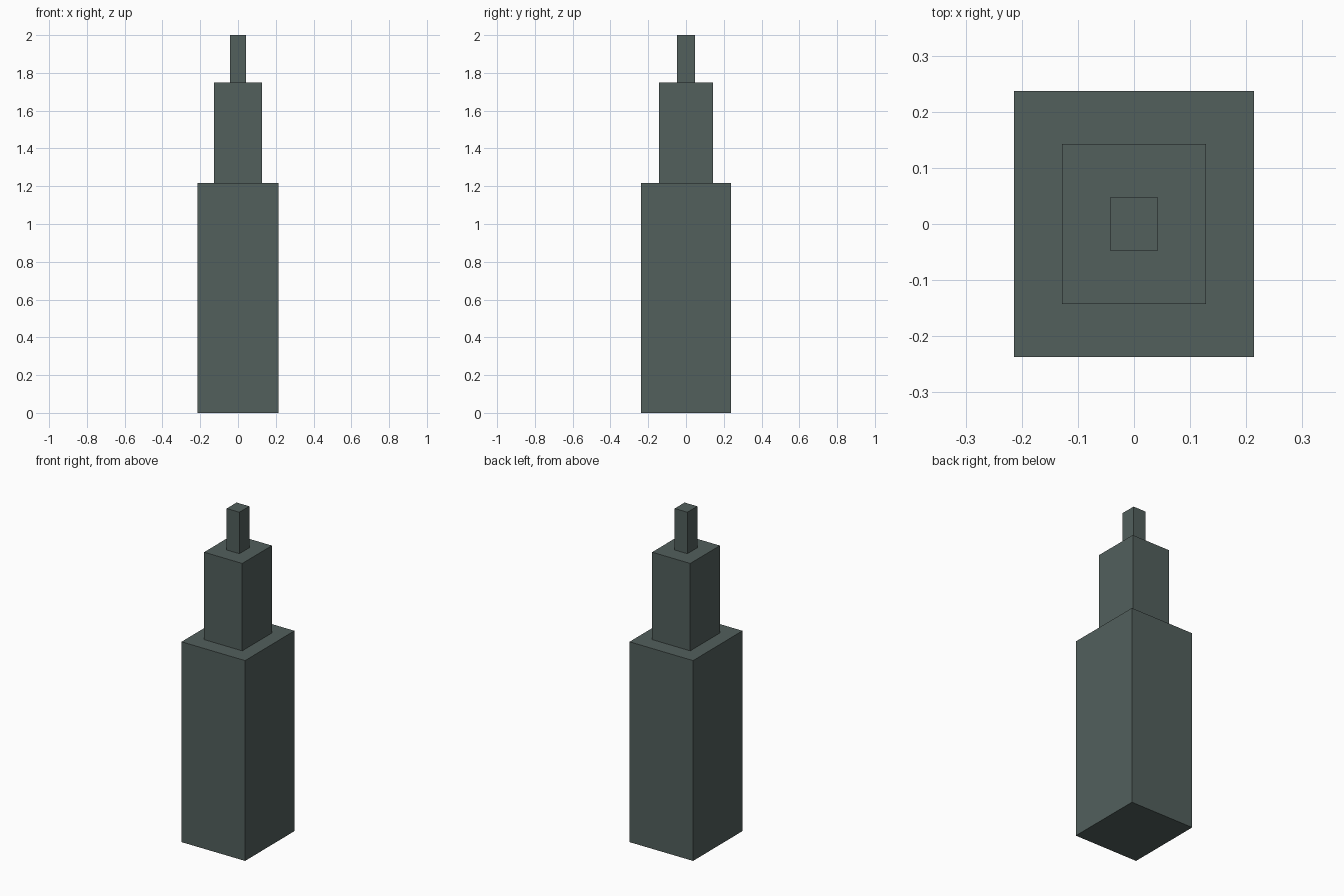
import bpy

if "Cube" in bpy.data.objects:
    bpy.data.objects.remove(bpy.data.objects["Cube"])

# One flat colour for the whole tower
mat = bpy.data.materials.new("dark slate green")
mat.diffuse_color = (0.085, 0.115, 0.108, 1.0)
mat.use_nodes = True
mat.node_tree.nodes["Principled BSDF"].inputs["Base Color"].default_value = mat.diffuse_color


def tier(name, width, depth, z0, z1):
    """Add a box centred on the z axis between two heights."""
    bpy.ops.mesh.primitive_cube_add(size=1, location=(0, 0, (z0 + z1) / 2))
    ob = bpy.context.object
    ob.name = name
    ob.scale = (width, depth, z1 - z0)
    bpy.ops.object.transform_apply(location=True, rotation=False, scale=True)
    ob.data.materials.append(mat)


# Three stacked tiers, each a fraction of the base footprint
W, D = 0.427, 0.474
for name, f, z0, z1 in (("lower_tier", 1.0, 0.0, 1.217),
                        ("middle_tier", 0.6, 1.217, 1.748),
                        ("top_spire", 0.2, 1.748, 2.0)):
    tier(name, W * f, D * f, z0, z1)
